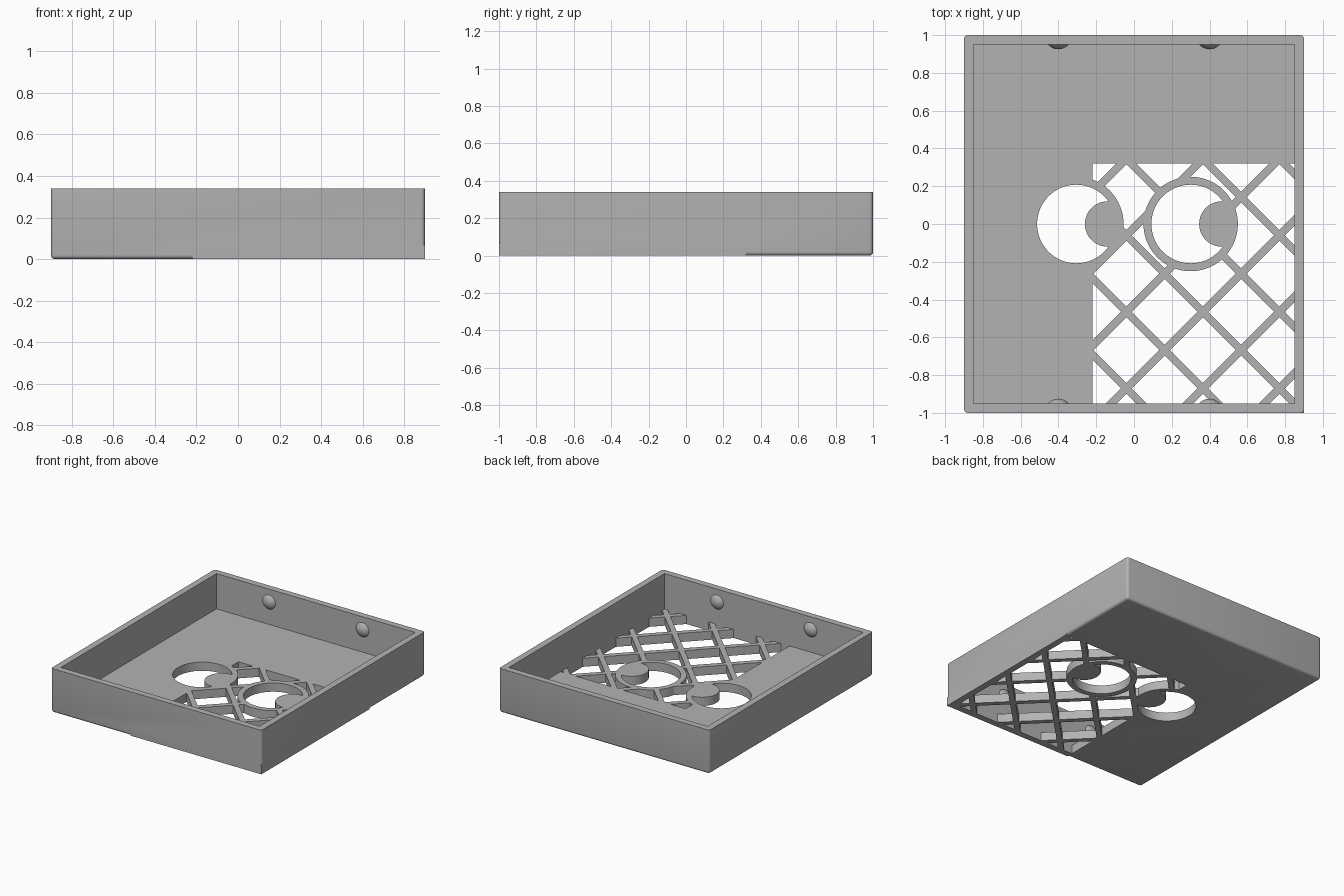
import bpy
import bmesh
from math import pi, sqrt
from mathutils import Matrix, Vector

cube = bpy.data.objects.get("Cube")
if cube:
    bpy.data.objects.remove(cube, do_unlink=True)

grey = bpy.data.materials.new("matte grey")
grey.use_nodes = True
grey.diffuse_color = (0.45, 0.45, 0.45, 1)
grey.node_tree.nodes["Principled BSDF"].inputs["Base Color"].default_value = grey.diffuse_color

FLOOR = 0.067
HEIGHT = 0.34
WALL = 0.05
WINDOW = ((-0.22, -0.95), (0.85, 0.32))


def add_object(name, bm):
    mesh = bpy.data.meshes.new(name)
    bm.to_mesh(mesh)
    bm.free()
    mesh.materials.append(grey)
    obj = bpy.data.objects.new(name, mesh)
    bpy.context.collection.objects.link(obj)
    return obj


def box(name, low, high, turn=0, round_edges=0):
    low, high = Vector(low), Vector(high)
    bm = bmesh.new()
    bmesh.ops.create_cube(bm, size=1)
    bm.transform(Matrix.Translation((low + high) / 2)
                 @ Matrix.Rotation(turn, 4, "Z")
                 @ Matrix.Diagonal((high - low).to_4d()))
    if round_edges:
        top = high.z - 0.001
        edges = [e for e in bm.edges if min(v.co.z for v in e.verts) < top]
        bmesh.ops.bevel(bm, geom=edges, offset=round_edges, segments=4,
                        profile=0.5, affect="EDGES")
    return add_object(name, bm)


def disc(name, x, radius, low, high):
    bm = bmesh.new()
    bmesh.ops.create_cone(bm, cap_ends=True, segments=64, radius1=radius,
                          radius2=radius, depth=high - low)
    bm.transform(Matrix.Translation((x, 0, (low + high) / 2)))
    return add_object(name, bm)


def combine(target, tool, operation):
    mod = target.modifiers.new("cut", "BOOLEAN")
    mod.object = tool
    mod.operation = operation
    mod.solver = "EXACT"
    bpy.context.view_layer.objects.active = target
    bpy.ops.object.modifier_apply(modifier=mod.name)
    bpy.data.objects.remove(tool, do_unlink=True)


def smooth(obj):
    bpy.ops.object.select_all(action="DESELECT")
    obj.select_set(True)
    bpy.context.view_layer.objects.active = obj
    bpy.ops.object.shade_smooth_by_angle(angle=pi / 6)


# Tray shell, with a square-edged plate under the lattice corner
tray = box("tray", (-0.9, -1, 0), (0.9, 1, HEIGHT), round_edges=0.02)
combine(tray, box("plate", (-0.22, -1, 0), (0.9, 0.32, FLOOR)), "UNION")
combine(tray, box("cavity", (-0.9 + WALL, -1 + WALL, FLOOR),
                  (0.9 - WALL, 1 - WALL, HEIGHT + 0.2)), "DIFFERENCE")

# Window cutter: the openings left between diagonal bars and round rims
openings = box("openings", (*WINDOW[0], -0.1), (*WINDOW[1], FLOOR + 0.1))


def keep_bar(x, y, turn):
    bar = box("bar", (x - 2, y - 0.02, -0.2), (x + 2, y + 0.02, 0.3), turn)
    combine(openings, bar, "DIFFERENCE")


for k in range(6):
    rise = 0.02 + 0.405 * (k - 1)
    fall = -0.1 + 0.405 * (k - 2)
    keep_bar(rise / 2, -rise / 2, pi / 4)
    keep_bar(fall / 2, fall / 2, -pi / 4)
for x in (-0.305, 0.3):
    combine(openings, disc("rim", x, 0.25, -0.2, 0.3), "DIFFERENCE")
combine(tray, openings, "DIFFERENCE")

# Two crescent holes
for x in (-0.305, 0.3):
    crescent = disc("crescent", x, 0.208, -0.1, FLOOR + 0.1)
    combine(crescent, disc("bite", x + 0.165, 0.12, -0.2, 0.3), "DIFFERENCE")
    combine(tray, crescent, "DIFFERENCE")
smooth(tray)

# Shallow domed catches on the inside of the front and back walls
for side, label in ((-1, "front"), (1, "back")):
    for x, hand in ((-0.4, "right"), (0.4, "left")):
        bm = bmesh.new()
        bmesh.ops.create_uvsphere(bm, u_segments=48, v_segments=32, radius=0.073)
        bm.transform(Matrix.Translation((x, side * 0.998, 0.24)))
        bmesh.ops.bisect_plane(bm, geom=bm.verts[:] + bm.edges[:] + bm.faces[:],
                               plane_co=(0, side * 0.955, 0),
                               plane_no=(0, side, 0), clear_outer=True)
        smooth(add_object(f"{label}_{hand}_catch", bm))
